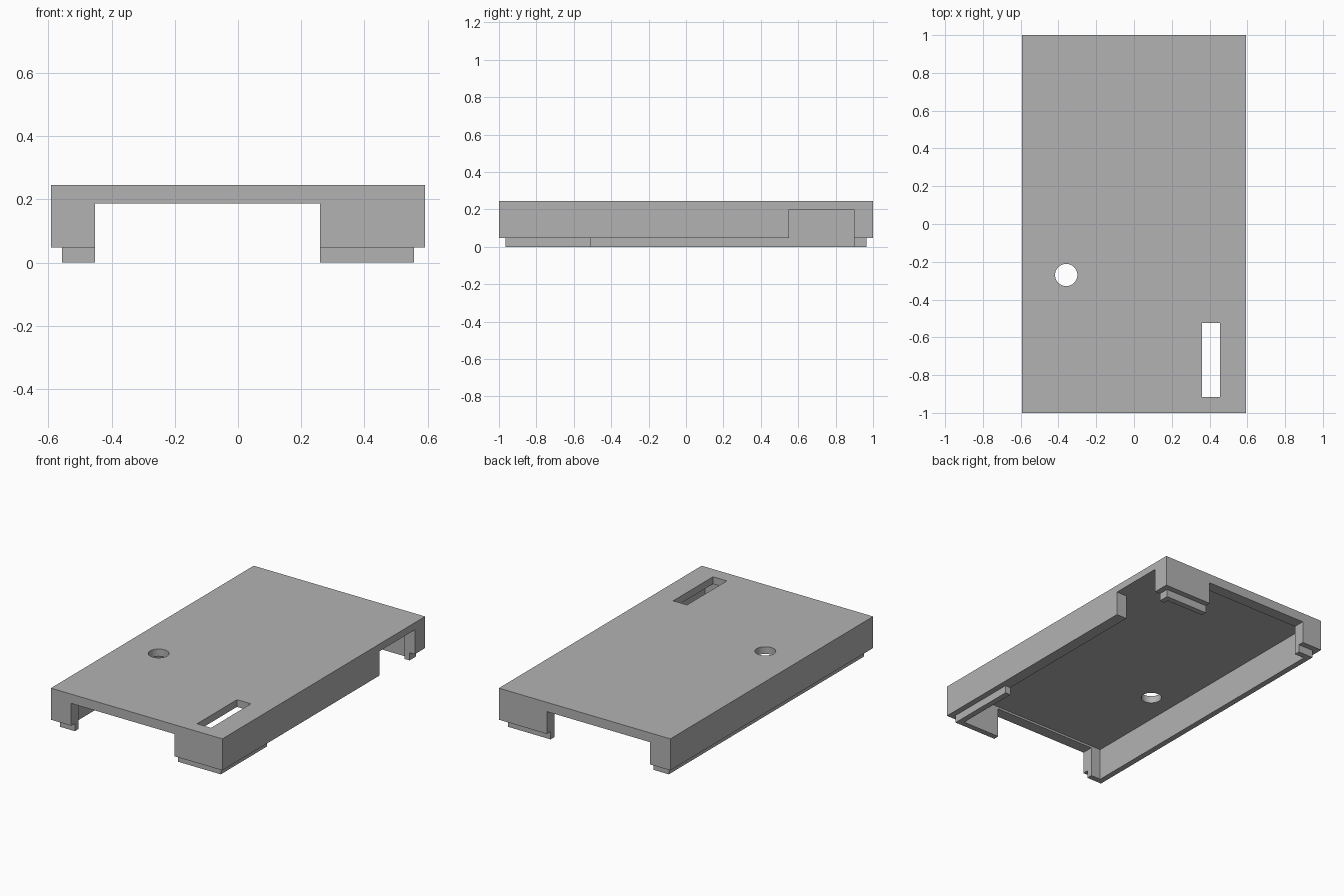
import bpy

cube = bpy.data.objects.get("Cube")
if cube:
    bpy.data.objects.remove(cube, do_unlink=True)

# Overall sizes
HALF_X, HALF_Y, TOP = 0.592, 1.0, 0.245
RIM, CEILING, NOTCH_TOP = 0.048, 0.2, 0.187
LIP_INSET, WALL = 0.036, 0.072
BELOW = -0.1

grey = bpy.data.materials.new("light grey plastic")
grey.use_nodes = True
colour = (0.45, 0.45, 0.45, 1)
grey.diffuse_color = colour
grey.node_tree.nodes["Principled BSDF"].inputs["Base Color"].default_value = colour


def box(name, x, y, z):
    """Box spanning the given (low, high) ranges."""
    spans = (x, y, z)
    bpy.ops.mesh.primitive_cube_add(size=1, location=[(a + b) / 2 for a, b in spans])
    ob = bpy.context.object
    ob.name = name
    ob.scale = [b - a for a, b in spans]
    bpy.ops.object.transform_apply(location=True, rotation=True, scale=True)
    ob.data.materials.append(grey)
    return ob


def combine(target, tool, operation):
    """Apply a boolean and discard the tool object."""
    tool.hide_render = True
    bpy.context.view_layer.objects.active = target
    mod = target.modifiers.new(operation.title(), "BOOLEAN")
    mod.operation, mod.solver, mod.object = operation, "EXACT", tool
    bpy.ops.object.modifier_apply(modifier=mod.name)
    bpy.data.objects.remove(tool, do_unlink=True)


def inset_box(name, inset, z):
    x, y = HALF_X - inset, HALF_Y - inset
    return box(name, (-x, x), (-y, y), z)


# Lid body with the stepped lip under its rim, hollowed from below
lid = inset_box("enclosure_lid", 0, (RIM, TOP))
combine(lid, inset_box("lip", LIP_INSET, (0, RIM + 0.05)), "UNION")
combine(lid, inset_box("cavity", WALL, (BELOW, CEILING)), "DIFFERENCE")

# Wide openings through the front and back walls
for side in (-1, 1):
    ends = sorted((side * (HALF_Y - WALL - 0.02), side * (HALF_Y + 0.1)))
    combine(lid, box("end_opening", (-0.452, 0.26), ends, (BELOW, NOTCH_TOP)), "DIFFERENCE")

# Side opening and the gap in the lip of the left wall
wall_x = (HALF_X - WALL - 0.02, HALF_X + 0.1)
combine(lid, box("side_opening", wall_x, (0.55, 0.898), (BELOW, CEILING)), "DIFFERENCE")
combine(lid, box("lip_gap", wall_x, (-0.508, 0.898), (BELOW, RIM)), "DIFFERENCE")

# Slot and round hole through the top plate
combine(lid, box("slot", (0.359, 0.455), (-0.916, -0.523), (0.1, 0.4)), "DIFFERENCE")
bpy.ops.mesh.primitive_cylinder_add(vertices=48, radius=0.059, depth=0.3,
                                    location=(-0.359, -0.27, 0.25))
hole = bpy.context.object
hole.data.materials.append(grey)
combine(lid, hole, "DIFFERENCE")

# Smooth only the hole wall, keeping all edges sharp
bpy.ops.object.select_all(action="DESELECT")
lid.select_set(True)
bpy.context.view_layer.objects.active = lid
bpy.ops.object.shade_smooth_by_angle()
